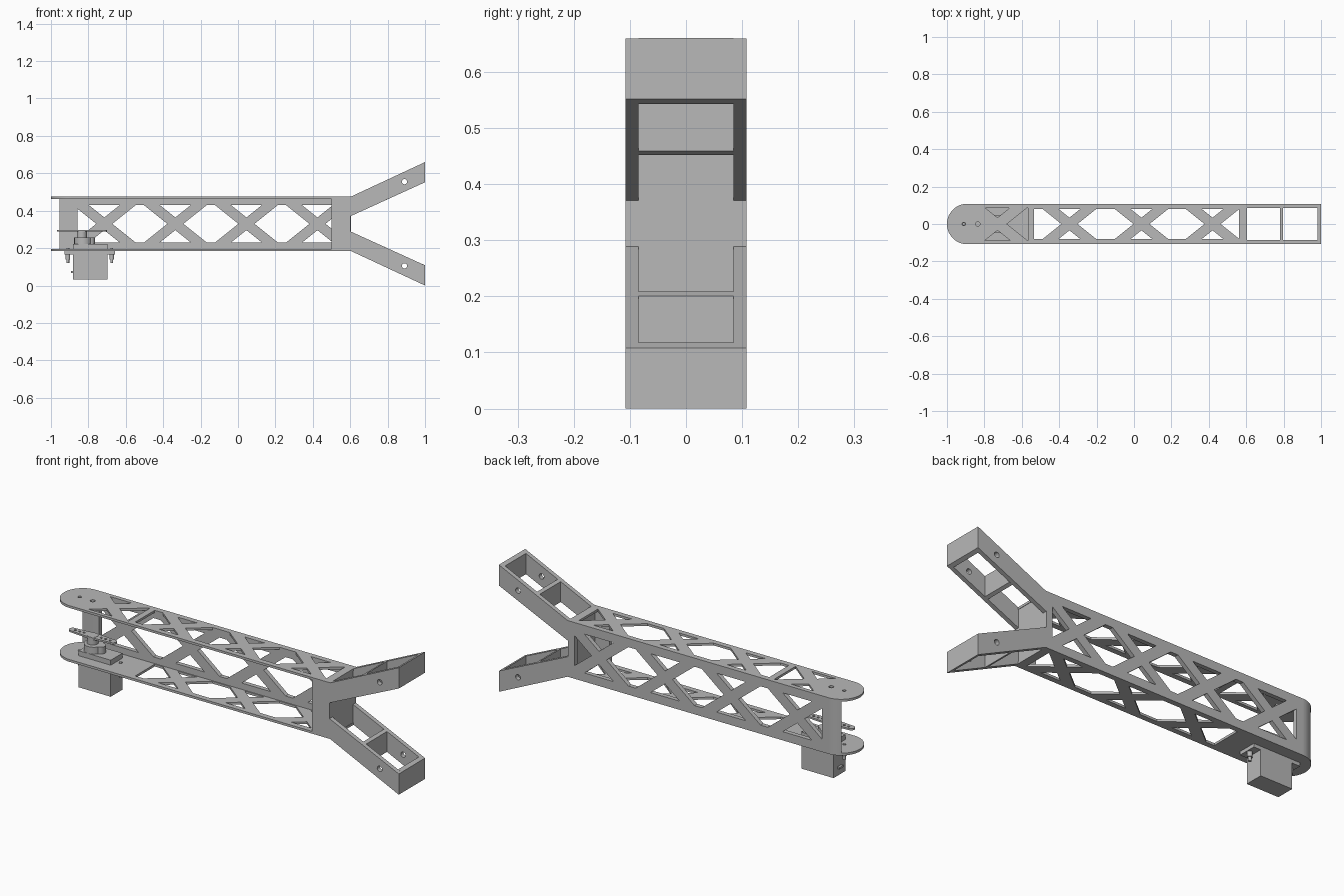
import bpy, bmesh
from math import sin, cos, pi
from mathutils import Matrix

if "Cube" in bpy.data.objects:
    bpy.data.objects.remove(bpy.data.objects["Cube"])

grey = bpy.data.materials.new("plain grey")
grey.use_nodes = True
colour = (0.48, 0.48, 0.48, 1)
grey.diffuse_color = colour
grey.node_tree.nodes["Principled BSDF"].inputs["Base Color"].default_value = colour

MID, HALF_H, HALF_W = 0.33, 0.146, 0.108   # beam centre height, half height, half width
INNER, END, NOSE = 0.085, 0.605, -0.892    # inner wall face, beam end, rounded end centre
SLOPE, GAP_V, GAP_H = 0.8, 0.034, 0.043    # lattice diagonal slope and half widths
THICK = 0.012


def finish(name, mesh):
    obj = bpy.data.objects.new(name, mesh)
    bpy.context.collection.objects.link(obj)
    mesh.materials.clear()
    mesh.materials.append(grey)
    return obj


def panel(name, loops, low, high, upright=False):
    """Flat sheet with holes: upright sheets lie in x-z between two y values."""
    data = bpy.data.curves.new(name, 'CURVE')
    data.dimensions = '2D'
    data.fill_mode = 'BOTH'
    data.extrude = (high - low) / 2
    for loop in loops:
        spline = data.splines.new('POLY')
        spline.points.add(len(loop) - 1)
        for point, (x, y) in zip(spline.points, loop):
            point.co = (x, y, 0, 1)
        spline.use_cyclic_u = True
        spline.use_smooth = False
    temp = bpy.data.objects.new(name + "_profile", data)
    bpy.context.collection.objects.link(temp)
    graph = bpy.context.evaluated_depsgraph_get()
    mesh = bpy.data.meshes.new_from_object(temp.evaluated_get(graph))
    bpy.data.objects.remove(temp)
    centre = (low + high) / 2
    if upright:
        mesh.transform(Matrix.Translation((0, centre, 0)) @ Matrix.Rotation(pi / 2, 4, 'X'))
    else:
        mesh.transform(Matrix.Translation((0, 0, centre)))
    bm = bmesh.new()
    bm.from_mesh(mesh)
    bmesh.ops.remove_doubles(bm, verts=bm.verts, dist=0.0001)
    bmesh.ops.recalc_face_normals(bm, faces=bm.faces)
    bm.to_mesh(mesh)
    bm.free()
    return finish(name, mesh)


def box(name, x0, x1, y0, y1, z0, z1):
    return panel(name, [[(x0, y0), (x1, y0), (x1, y1), (x0, y1)]], z0, z1)


def arc(x, y, r, start=0, stop=2 * pi, steps=20):
    return [(x + r * cos(start + (stop - start) * i / steps),
             y + r * sin(start + (stop - start) * i / steps)) for i in range(steps + 1)]


def circle(x, y, r):
    return arc(x, y, r)[:-1]


def rod(name, x, y, r, z0, z1):
    obj = panel(name, [circle(x, y, r)], z0, z1)
    bpy.context.view_layer.objects.active = obj
    obj.select_set(True)
    bpy.ops.object.shade_smooth_by_angle()
    obj.select_set(False)
    return obj


def crossing(c, mid, half):
    """The two triangles above and below a lattice crossing."""
    w = (half - GAP_V) / SLOPE
    return [[(c - w, mid + s * half), (c + w, mid + s * half), (c, mid + s * GAP_V)]
            for s in (1, -1)]


def side_hole(tip, edge, mid, half):
    """Hole from a crossing's side out to an upright edge."""
    d = 1 if edge > tip else -1
    run = min(abs(edge - tip), half / SLOPE)
    rise = run * SLOPE
    return [(tip, mid), (tip + d * run, mid + rise), (edge, mid + rise),
            (edge, mid - rise), (tip + d * run, mid - rise)] if run < abs(edge - tip) - 0.001 \
        else [(tip, mid), (edge, mid + rise), (edge, mid - rise)]


def lattice(centres, x0, x1, mid, half):
    holes = [side_hole(centres[0] - GAP_H, x0, mid, half),
             side_hole(centres[-1] + GAP_H, x1, mid, half)]
    for c in centres:
        holes += crossing(c, mid, half)
    for a, b in zip(centres, centres[1:]):
        a, b, w = a + GAP_H, b - GAP_H, half / SLOPE
        holes.append([(a, mid), (a + w, mid + half), (b - w, mid + half),
                      (b, mid), (b - w, mid - half), (a + w, mid - half)])
    return holes


# Top and bottom plates with rounded end and lattice
outline = arc(NOSE, 0, HALF_W, pi / 2, 3 * pi / 2, 32) + [(END, -HALF_W), (END, HALF_W)]
long_lattice = lattice([-0.345, 0.04, 0.42], -0.535, 0.562, 0, 0.08)
short_lattice = crossing(-0.73, 0, 0.088) + [side_hole(-0.68, -0.567, 0, 0.09)]
bolt_holes = [circle(-0.91, 0, 0.009), circle(-0.835, 0, 0.012)]
top, bottom = MID + HALF_H, MID - HALF_H
panel("top_plate", [outline] + long_lattice + short_lattice + bolt_holes, top - THICK, top)
panel("bottom_plate", [outline] + long_lattice, bottom, bottom + THICK)


# Side walls, running out into the fork arms
def fork_wall(start):
    upper = [(start, HALF_H), (END, HALF_H), (1, 0.33), (1, 0.222), (0.602, 0.041)]
    both = upper + [(x, -z) for x, z in reversed(upper)]
    return [[(x, MID + z) for x, z in both]] + [circle(0.89, MID + s * 0.225, 0.014) for s in (1, -1)]


panel("back_wall", fork_wall(NOSE) + lattice([-0.715, -0.335, 0.045, 0.425], -0.858, 0.565, MID, 0.101),
      INNER, HALF_W, True)
panel("front_wall", fork_wall(0.5), -HALF_W, -INNER, True)

# Rounded end of the back wall
corner = [p for p in arc(NOSE, 0, HALF_W, pi / 2, pi, 40) if p[1] > INNER]
panel("back_wall_rounded_end", [corner + [(NOSE, INNER)]], bottom, top)

# Bulkhead at the fork root, and the cross plates in the arms
box("fork_bulkhead", 0.582, 0.603, -INNER, INNER, bottom, top)
for side, label in ((1, "upper"), (-1, "lower")):
    for part, x0, x1 in (("middle", 0.78, 0.797), ("tip", 0.98, 1.0)):
        corners = [(x, MID + side * (base + (x - END) * rise))
                   for x, base, rise in ((x0, 0.042, 0.455), (x1, 0.042, 0.455),
                                         (x1, HALF_H, 0.466), (x0, HALF_H, 0.466))]
        panel(f"{label}_arm_{part}_plate", [corners], -INNER, INNER, True)

# Servo motor hanging below the bottom plate
box("servo_body", -0.882, -0.698, -0.048, 0.048, 0.032, 0.222)
box("servo_flange", -0.928, -0.658, -0.048, 0.048, 0.166, bottom)
for x, label in ((-0.91, "outer"), (-0.675, "inner")):
    rod(f"servo_screw_{label}", x, 0, 0.008, 0.12, bottom + 0.016)
    rod(f"servo_nut_{label}", x, 0, 0.013, 0.14, 0.168)
box("servo_cable_stub", -0.894, -0.88, -0.015, 0.015, 0.068, 0.078)

# Gear housing, shaft and horn above the plate
rod("gear_housing", -0.828, 0, 0.048, 0.22, 0.258)
rod("small_gear_housing", -0.79, 0, 0.025, 0.22, 0.258)
rod("output_shaft", -0.835, 0, 0.027, 0.255, 0.298)
horn = arc(-0.95, 0, 0.018, pi / 2, 3 * pi / 2) + [(-0.835, -0.027)] \
    + arc(-0.718, 0, 0.018, -pi / 2, pi / 2) + [(-0.835, 0.027)]
horn_holes = [circle(-0.835 + s * d, 0, 0.006) for s in (1, -1) for d in (0.05, 0.075, 0.1)]
panel("servo_horn", [horn] + horn_holes, 0.288, 0.297)
